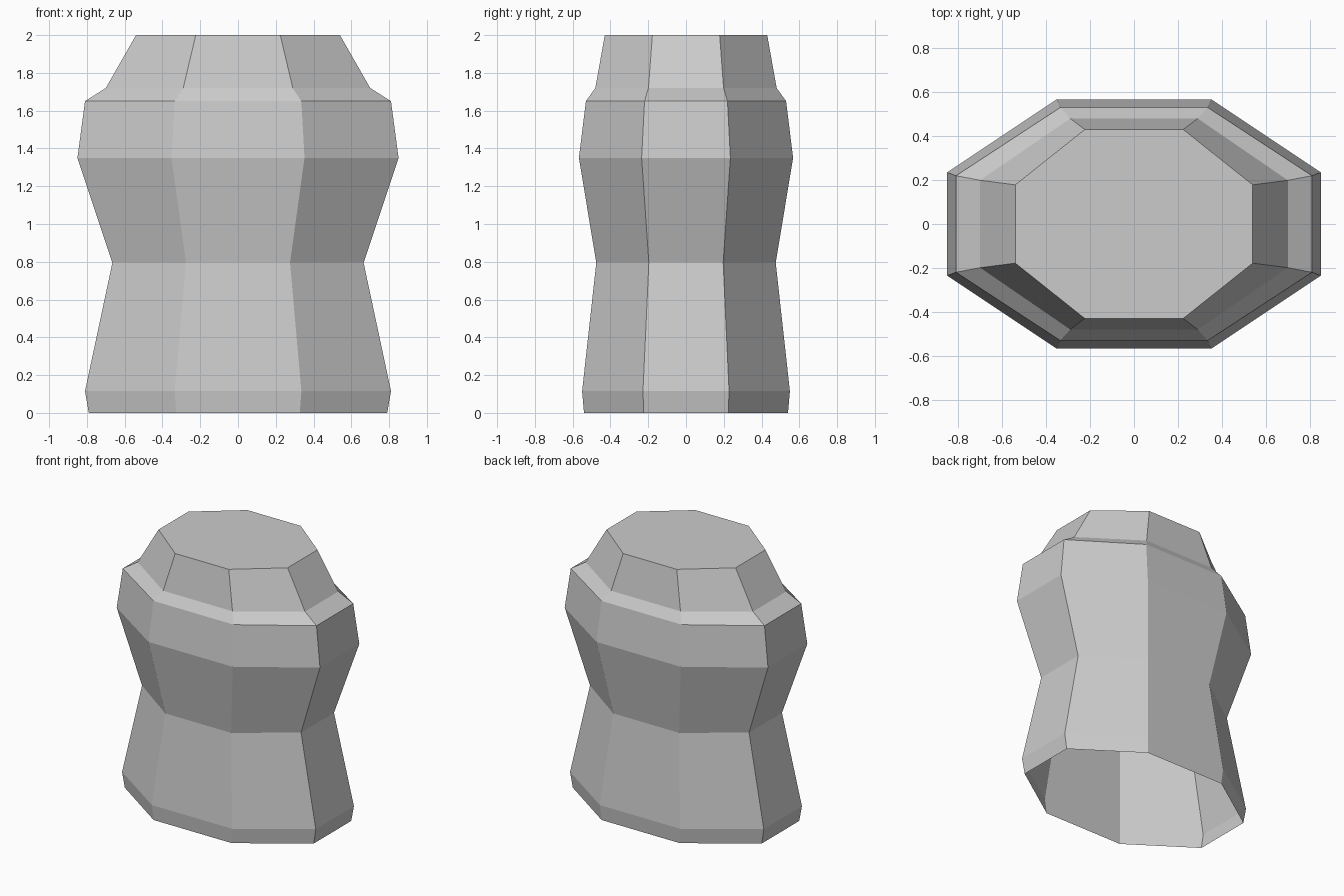
import bpy, bmesh
from math import cos, sin, pi

if "Cube" in bpy.data.objects:
    bpy.data.objects.remove(bpy.data.objects["Cube"])

# Octagonal cross-sections: height, half width, half depth
SECTIONS = [
    (0.00, 0.79, 0.54),
    (0.115, 0.81, 0.55),
    (0.795, 0.665, 0.475),
    (1.35, 0.85, 0.567),
    (1.65, 0.81, 0.53),
    (1.72, 0.70, 0.48),
    (2.00, 0.54, 0.43),
]
SIDES = 8


def ring(bm, z, half_x, half_y):
    """Octagon with flat sides facing the axes, stretched to the given size."""
    k = 1 / cos(pi / SIDES)
    angles = [(i + 0.5) * 2 * pi / SIDES for i in range(SIDES)]
    return [bm.verts.new((half_x * k * cos(a), half_y * k * sin(a), z)) for a in angles]


# Body shell: lofted walls, closed top, open underside
bm = bmesh.new()
rings = [ring(bm, *s) for s in SECTIONS]
for low, high in zip(rings, rings[1:]):
    for i in range(SIDES):
        j = (i + 1) % SIDES
        bm.faces.new((low[i], low[j], high[j], high[i]))
bm.faces.new(rings[-1])

mesh = bpy.data.meshes.new("torso_shell")
bm.to_mesh(mesh)
bm.free()
bpy.context.collection.objects.link(bpy.data.objects.new("torso_shell", mesh))
